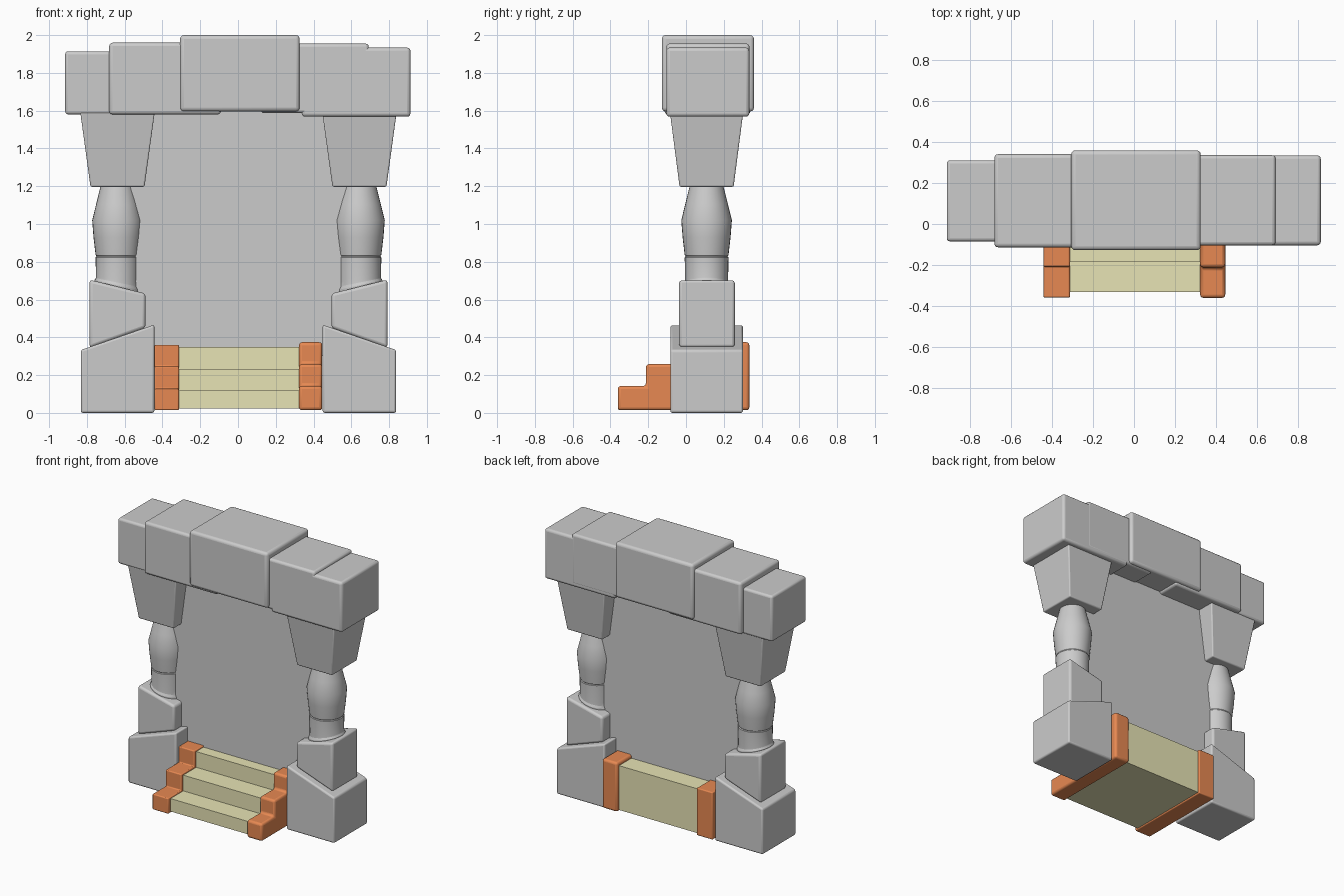
import bpy, bmesh, math

if "Cube" in bpy.data.objects:
    bpy.data.objects.remove(bpy.data.objects["Cube"])

YC = 0.109  # depth centre of the pillars


def finish(name, bm, bevel=0.0, mat=None):
    bmesh.ops.recalc_face_normals(bm, faces=bm.faces)
    me = bpy.data.meshes.new(name)
    bm.to_mesh(me)
    bm.free()
    ob = bpy.data.objects.new(name, me)
    bpy.context.collection.objects.link(ob)
    if mat:
        me.materials.append(mat)
    if bevel:
        m = ob.modifiers.new("Bevel", 'BEVEL')
        m.width, m.segments, m.limit_method = bevel, 3, 'ANGLE'
    bpy.ops.object.select_all(action='DESELECT')
    ob.select_set(True)
    bpy.context.view_layer.objects.active = ob
    bpy.ops.object.shade_smooth_by_angle(angle=math.radians(20))
    return ob


def prism(name, pts, axis, a, b, bevel=0.0, mat=None):
    """Extrude a 2D profile along x (pts are y,z) or y (pts are x,z)."""
    bm = bmesh.new()
    rings = []
    for d in (a, b):
        rings.append([bm.verts.new((d, p, z) if axis == 'x' else (p, d, z)) for p, z in pts])
    bm.faces.new(rings[0])
    bm.faces.new(rings[1])
    n = len(pts)
    for i in range(n):
        j = (i + 1) % n
        bm.faces.new((rings[0][i], rings[0][j], rings[1][j], rings[1][i]))
    return finish(name, bm, bevel, mat)


def box(name, x0, x1, y0, y1, z0, z1, bevel=0.0):
    return prism(name, [(x0, z0), (x1, z0), (x1, z1), (x0, z1)], 'y', y0, y1, bevel)


def capital(name, cx):
    bm = bmesh.new()
    q = ((-1, -1), (1, -1), (1, 1), (-1, 1))
    lo = [bm.verts.new((cx + sx * 0.143, YC + sy * 0.143, 1.197)) for sx, sy in q]
    hi = [bm.verts.new((cx + sx * 0.197, YC + sy * 0.194, 1.592)) for sx, sy in q]
    bm.faces.new(lo)
    bm.faces.new(hi)
    for i in range(4):
        j = (i + 1) % 4
        bm.faces.new((lo[i], lo[j], hi[j], hi[i]))
    finish(name, bm, 0.008)


def baluster(name, cx, side, n=32):
    # radius, height, tilt (the foot follows the sloped block below)
    prof = [(.122, .62, .22), (.122, .676, .22), (.115, .69, .2), (.114, .705, .1),
            (.116, .823, 0), (.112, .828, 0), (.112, .831, 0), (.116, .836, 0),
            (.127, .93, 0), (.134, 1.02, 0), (.113, 1.105, 0), (.087, 1.21, 0)]
    bm = bmesh.new()
    rings = []
    for r, z, t in prof:
        ring = []
        for i in range(n):
            a = 2 * math.pi * i / n
            dx = r * math.cos(a)
            ring.append(bm.verts.new((cx + dx, YC + r * math.sin(a), z + side * t * dx)))
        rings.append(ring)
    for lo, hi in zip(rings, rings[1:]):
        for i in range(n):
            j = (i + 1) % n
            bm.faces.new((lo[i], lo[j], hi[j], hi[i]))
    bm.faces.new(rings[0])
    bm.faces.new(rings[-1])
    finish(name, bm)


def material(name, rgb):
    m = bpy.data.materials.new(name)
    m.diffuse_color = (*rgb, 1)
    m.use_nodes = True
    m.node_tree.nodes["Principled BSDF"].inputs["Base Color"].default_value = m.diffuse_color
    return m


orange = material("orange_stone", (0.80, 0.25, 0.085))
sand = material("sand_stone", (0.80, 0.77, 0.46))

# Pillars: base block, sloped block, baluster and capital on each side
for label, side, cx in (("left", -1, -0.638), ("right", 1, 0.643)):
    def px(pts):
        return [(cx + side * u, z) for u, z in pts]
    prism(label + "_base_block",
          px([(.194, 0.0), (.194, .333), (-.195, .467), (-.195, 0.0)]), 'y', -0.083, 0.302, 0.012)
    prism(label + "_sloped_block",
          px([(.148, .345), (.148, .705), (-.148, .632), (-.148, .45)]), 'y', -0.037, 0.259, 0.016)
    baluster(label + "_baluster", cx, side)
    capital(label + "_capital", cx)

# Lintel stones
box("lintel_left_end", -0.915, -0.55, -0.085, 0.311, 1.58, 1.914, 0.016)
box("lintel_left_middle", -0.682, -0.09, -0.114, 0.341, 1.58, 1.96, 0.018)
box("lintel_keystone", -0.307, 0.326, -0.128, 0.36, 1.596, 2.0, 0.02)
box("lintel_right_middle", 0.12, 0.692, -0.104, 0.336, 1.587, 1.955, 0.017)
box("lintel_right_end", 0.337, 0.913, -0.104, 0.335, 1.568, 1.934, 0.018)

# Thick flat panel filling the doorway
box("doorway_panel", -0.635, 0.64, YC - 0.06, YC + 0.06, 0.3, 1.7)


def stairs(y0, y1, y2, yb, z0, tops):
    a, b, c = tops
    return [(yb, z0), (y0, z0), (y0, a), (y1, a), (y1, b), (y2, b), (y2, c), (yb, c)]


# Steps and the stepped side walls
prism("steps", stairs(-.333, -.186, -.036, .312, .024, (.118, .233, .348)), 'x', -.33, .338, mat=sand)
prism("left_step_wall", stairs(-.359, -.208, -.057, .325, .014, (.128, .246, .36)),
      'x', -.442, -.313, 0.007, orange)
prism("right_step_wall", stairs(-.361, -.212, -.058, .335, .014, (.142, .258, .374)),
      'x', .323, .446, 0.016, orange)
